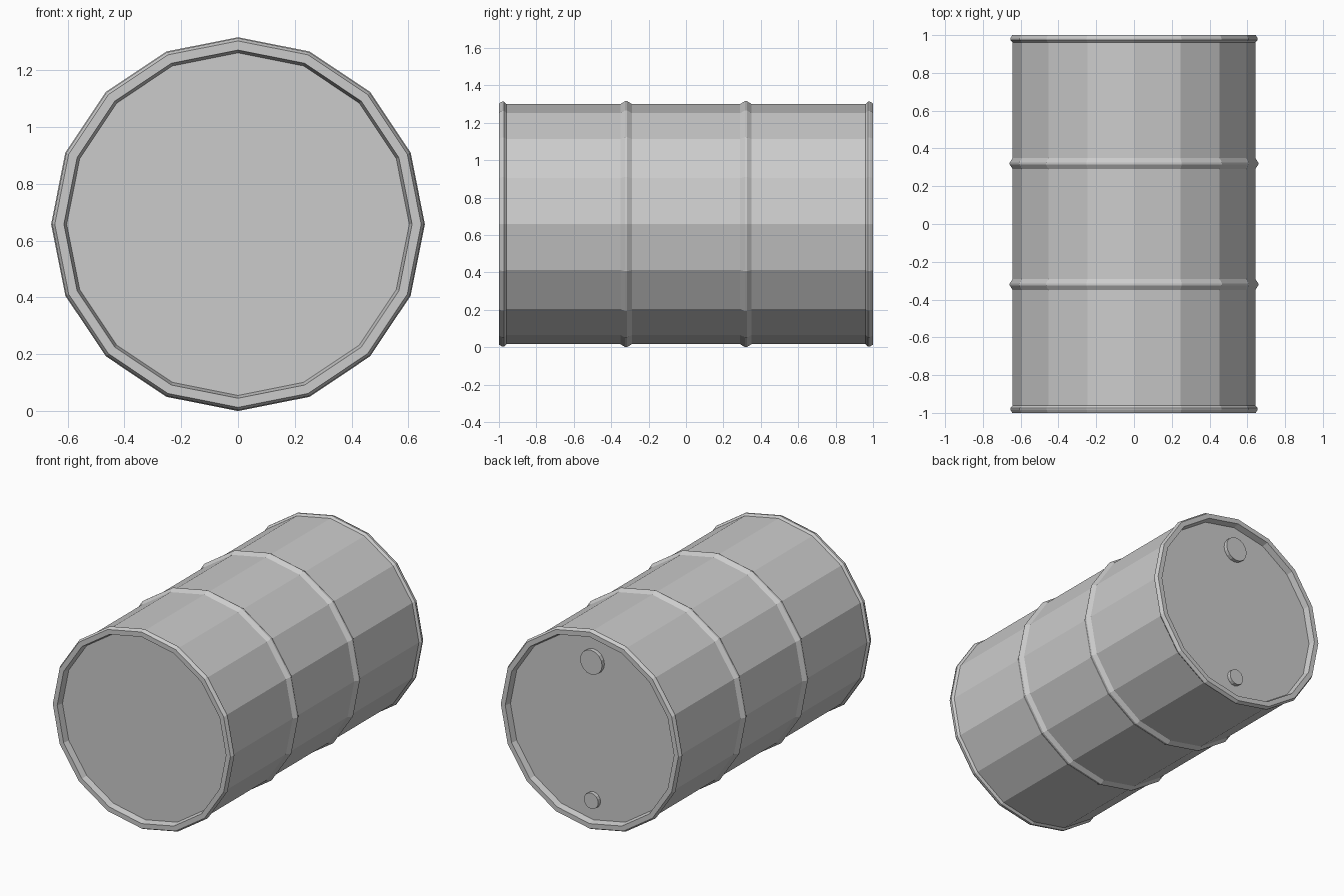
import bpy, bmesh, math

cube = bpy.data.objects.get("Cube")
if cube:
    bpy.data.objects.remove(cube, do_unlink=True)

SIDES = 16
RADIUS = 0.658       # hoops and rims
WALL = 0.642         # plain drum wall
CENTRE_Z = RADIUS

steel = bpy.data.materials.new("grey_steel")
steel.use_nodes = True
steel.diffuse_color = (0.6, 0.6, 0.6, 1)
steel.node_tree.nodes["Principled BSDF"].inputs["Base Color"].default_value = (0.6, 0.6, 0.6, 1)


def lathe_y(name, profile, sides, centre):
    """Spin (radius, y) points around the y axis and cap both ends."""
    bm = bmesh.new()
    rings = []
    for r, y in profile:
        angles = [2 * math.pi * i / sides for i in range(sides)]
        rings.append([bm.verts.new((r * math.sin(a), y, r * math.cos(a))) for a in angles])
    for a, b in zip(rings, rings[1:]):
        for i in range(sides):
            j = (i + 1) % sides
            bm.faces.new((a[i], a[j], b[j], b[i]))
    bm.faces.new(rings[0])
    bm.faces.new(rings[-1])
    bmesh.ops.recalc_face_normals(bm, faces=bm.faces)
    mesh = bpy.data.meshes.new(name)
    bm.to_mesh(mesh)
    bm.free()
    mesh.materials.append(steel)
    obj = bpy.data.objects.new(name, mesh)
    obj.location = centre
    bpy.context.collection.objects.link(obj)
    return obj


# Drum: half profile from the middle hoop out to the recessed lid, then mirrored
half = [(WALL, 0.29), (RADIUS, 0.315), (RADIUS, 0.325), (WALL, 0.35),
        (WALL, 0.96), (0.655, 0.973), (0.655, 0.982), (0.645, 1.0),
        (0.613, 1.0), (0.603, 0.96)]
profile = [(r, -y) for r, y in reversed(half)] + half
lathe_y("drum_body", profile, SIDES, (0, 0, CENTRE_Z))

# Filler caps on the back lid
for name, r, dz in (("large_filler_cap", 0.08, 0.44), ("small_filler_cap", 0.052, -0.47)):
    lathe_y(name, [(r, -0.01), (r, 0.025)], SIDES, (0, 0.96, CENTRE_Z + dz))
